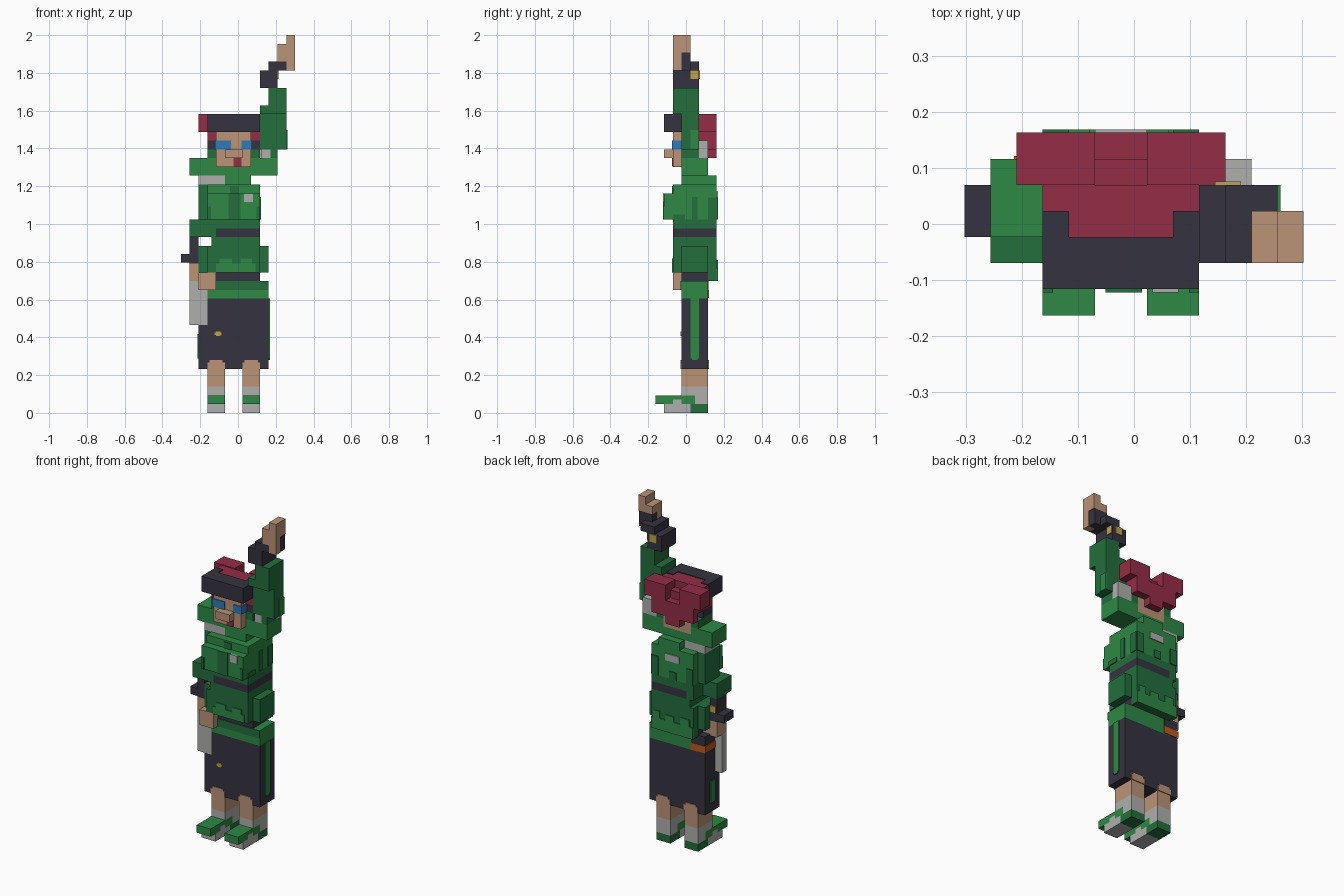
import bpy, bmesh

cube = bpy.data.objects.get("Cube")
if cube:
    bpy.data.objects.remove(cube, do_unlink=True)

U = 2 / 43          # block size
T = 0.12            # painted plate thickness in blocks


def srgb(r, g, b):
    f = lambda c: c / 12.92 if c <= 0.04045 else ((c + 0.055) / 1.055) ** 2.4
    return tuple(f(c / 255) for c in (r, g, b)) + (1,)


def material(name, *rgb):
    m = bpy.data.materials.new(name)
    m.use_nodes = True
    col = srgb(*rgb)
    m.diffuse_color = col
    bsdf = m.node_tree.nodes["Principled BSDF"]
    bsdf.inputs["Base Color"].default_value = col
    bsdf.inputs["Roughness"].default_value = 0.9
    return m


GREEN = material("bright green", 46, 137, 70)
DEEP = material("deep green", 35, 110, 61)
DARK = material("charcoal", 53, 52, 64)
SKIN = material("skin", 187, 148, 119)
GRAY = material("light gray", 175, 175, 173)
RED = material("crimson", 148, 45, 70)
GOLD = material("gold", 190, 163, 78)
BLUE = material("blue", 46, 122, 186)
ORANGE = material("orange", 190, 88, 30)


def part(name, mat, *boxes):
    """Blocks given as x0, x1, y0, y1, z0, z1 in block units."""
    bm = bmesh.new()
    for x0, x1, y0, y1, z0, z1 in boxes:
        for v in bmesh.ops.create_cube(bm, size=1)["verts"]:
            v.co.x = ((x0 if v.co.x < 0 else x1) - 6.5) * U
            v.co.y = ((y0 if v.co.y < 0 else y1) - 3.5) * U
            v.co.z = (z0 if v.co.z < 0 else z1) * U
    me = bpy.data.meshes.new(name)
    bm.to_mesh(me)
    bm.free()
    me.materials.append(mat)
    ob = bpy.data.objects.new(name, me)
    bpy.context.collection.objects.link(ob)


def front(y, x0, x1, z0, z1):
    return (x0, x1, y - T, y + T, z0, z1)


def left(x, y0, y1, z0, z1):
    return (x - T, x + T, y0, y1, z0, z1)


# Legs and shoes
for side, x in (("right", 3), ("left", 7)):
    part(side + "_leg", SKIN, (x, x + 2, 3, 6, 3, 5.2))
    part(side + "_sock", GRAY, (x, x + 2, 3, 6, 2, 3))
    part(side + "_shoe", GRAY, (x, x + 2, 1, 4, 0, 1), (x, x + 2, 4.5, 6, 1, 2),
         (x, x + 2, 2, 3, 1, 1.5))
    part(side + "_shoe_toe", GREEN, (x, x + 2, 0, 2, 1, 2), (x, x + 2, 2, 3, 1.5, 2),
         (x, x + 2, 3, 4.5, 1, 2))
    part(side + "_shoe_heel", DEEP, (x, x + 2, 4, 6, 0, 1))
    # Legs showing through the hem, front and back
    part(side + "_hem_opening", SKIN, *[b for y in (3, 6) for b in (
        front(y, x, x + 2, 5, 5.75), front(y, x + .25, x + 1.75, 5.75, 6))])

# Skirt
part("skirt", DARK, (3, 10, 3, 6, 5, 13), (2, 3, 3, 6, 5, 10), (2, 3, 4, 6, 10, 13))
part("skirt_stripe", GREEN, left(10, 4, 5, 6.2, 13), left(10, 4.2, 4.8, 6, 6.2),
     left(2, 4, 5, 6.2, 9))
part("skirt_button", GOLD, front(3, 4, 4.5, 8.75, 9.25), front(3, 3.85, 4.65, 8.85, 9.15))
part("skirt_waist", GREEN, (3, 10, 3, 6, 13, 15))
part("waist_shadow", DEEP, front(3, 4, 10, 14, 15))
part("hip_pouch", DARK, (2, 4, 4, 6.05, 14, 15.2), (2, 3, 4, 6, 13, 14))
part("pouch_band", ORANGE, (2, 4, 5.9, 6.1, 13.1, 14), (1.9, 2.1, 4, 6.1, 13.1, 14))

# Jacket, lower
part("lower_belt", DARK, (3, 9, 3, 6, 15, 16))
part("jacket_tail", DEEP, (3, 9, 6, 7, 15, 16))
part("jacket_hips", DEEP, (2, 10, 3, 6, 16, 19), (3, 9, 2, 7, 16, 19))
part("hips_trim", GREEN, front(2, 4, 8.5, 16, 17), front(2, 4.4, 5.8, 17, 17.6),
     front(2, 6.8, 8.1, 17, 17.6), front(7, 3, 9, 15, 16.5), front(7, 3.5, 4.8, 16.5, 17.4),
     front(7, 5.8, 7, 16.5, 17.2), front(7, 7.8, 8.7, 16.5, 17.4))

# Jacket, upper
part("jacket_waist", DEEP, (3.5, 9, 2, 7, 19, 20), (3, 9, 2, 7, 21, 22))
part("upper_belt", DARK, (4, 9, 2, 7, 20, 21))
part("belt_side", DEEP, (3, 4, 2, 7, 20, 21))
part("chest", GREEN, (3, 9, 2, 7, 22, 26), (3, 9, 1, 2, 22, 25))
part("chest_shading", DEEP, front(1, 5.4, 6.8, 22, 25), front(2, 5.6, 6.6, 25, 25.8),
     front(1, 3, 3.4, 22, 23.5), front(1, 8.6, 9, 22, 23.5),
     left(9, 2, 3.4, 22, 22.6), left(9, 4.2, 4.8, 22, 24.6), left(9, 6, 7, 22, 24.5),
     front(7, 3, 4, 22, 24), front(7, 5.4, 6.4, 22, 23), front(7, 8, 9, 22, 24.5))
part("chest_badge", GRAY, front(1, 7.2, 8.2, 24, 25), front(7, 5, 7, 24.3, 25.2))

# Neck, collar and shoulders
part("neck", GREEN, (5, 8, 3, 7, 26, 27))
part("collar", GRAY, (2, 5, 3, 6, 26, 27))
part("shoulders", GREEN, (1, 3, 3, 6, 27, 29), (3, 9, 3, 6, 27, 28),
     (9, 11, 3, 6, 27, 29), (3, 4, 3, 6, 28, 29), (8, 9, 3, 6, 28, 29))
part("hood", DEEP, (3, 4, 3, 6, 29, 30), (8, 9, 3, 6, 29, 30))

# Lowered arm with blade
part("right_upper_arm", DEEP, (2, 3, 3, 6, 22, 26))
part("right_elbow", DEEP, (1, 3, 2, 5, 20, 22))
part("right_glove", DARK, (1, 2, 3, 5, 17, 20), (0, 1, 3, 5, 17.1, 18.1))
part("right_glove_clasp", GOLD, front(5, 1.1, 1.9, 18.2, 19))
part("right_hand", SKIN, (1, 3, 3, 5, 15, 17), (2, 4, 2, 3, 14, 16))
part("blade", GRAY, (1, 3, 3, 4, 10, 15))

# Raised arm
part("left_shoulder_patch", GRAY, (9, 11, 5, 6, 29, 31), (9.2, 10.2, 3, 5, 29, 30))
part("left_upper_arm", DEEP, (10.2, 11, 3, 5, 29, 30), (9, 12, 3, 5, 30, 34),
     (9, 12, 2, 5, 34, 35), (10, 12, 2, 5, 35, 37))
part("sleeve_patch", GREEN, left(12, 4, 5, 30, 32.2))
part("left_glove", DARK, (9, 11, 2, 5, 37, 39), (10, 12, 2, 5, 39, 40),
     (11, 12.9, 3, 4, 39, 41))
part("left_glove_clasp", GOLD, left(11, 4, 4.9, 38, 39), front(5, 9.6, 10.6, 38, 39))
part("left_hand", SKIN, (11, 13, 2, 3, 40, 42), (12, 13, 2, 3, 39, 42),
     (11, 13, 3, 4, 41, 42), (12, 13, 2, 4, 42, 43))

# Head and face
part("head", SKIN, (4, 8, 2, 6, 28, 32), (5, 7, 1, 2, 29, 30))
part("eyes", BLUE, (4 - T, 5.7, 2 - T, 3, 30, 31), (6.9, 8 + T, 2 - T, 3, 30, 31))
part("mouth", RED, front(2, 6, 6.9, 28.05, 29))
part("ear_pieces", DARK, (3, 4, 3, 5, 30, 31), (8, 9, 3, 5, 30, 31))

# Cap and hair
part("cap", DARK, (3, 9, 1, 3, 32, 34), (3, 4, 3, 4, 32, 34), (8, 9, 3, 4, 32, 34))
part("hair", RED, (4, 8, 3, 5, 32, 33.9), (3, 4, 4, 5, 32, 33.9), (8, 9, 4, 5, 32, 33.9),
     (2, 5, 5, 7, 32, 34), (7, 10, 5, 7, 32, 34), (5, 7, 5, 6, 32, 33),
     (3, 4, 3, 6, 31, 32), (8, 9, 3, 6, 31, 32), (3, 9, 6, 7, 30, 32), (5, 7, 6, 7, 29, 30))
